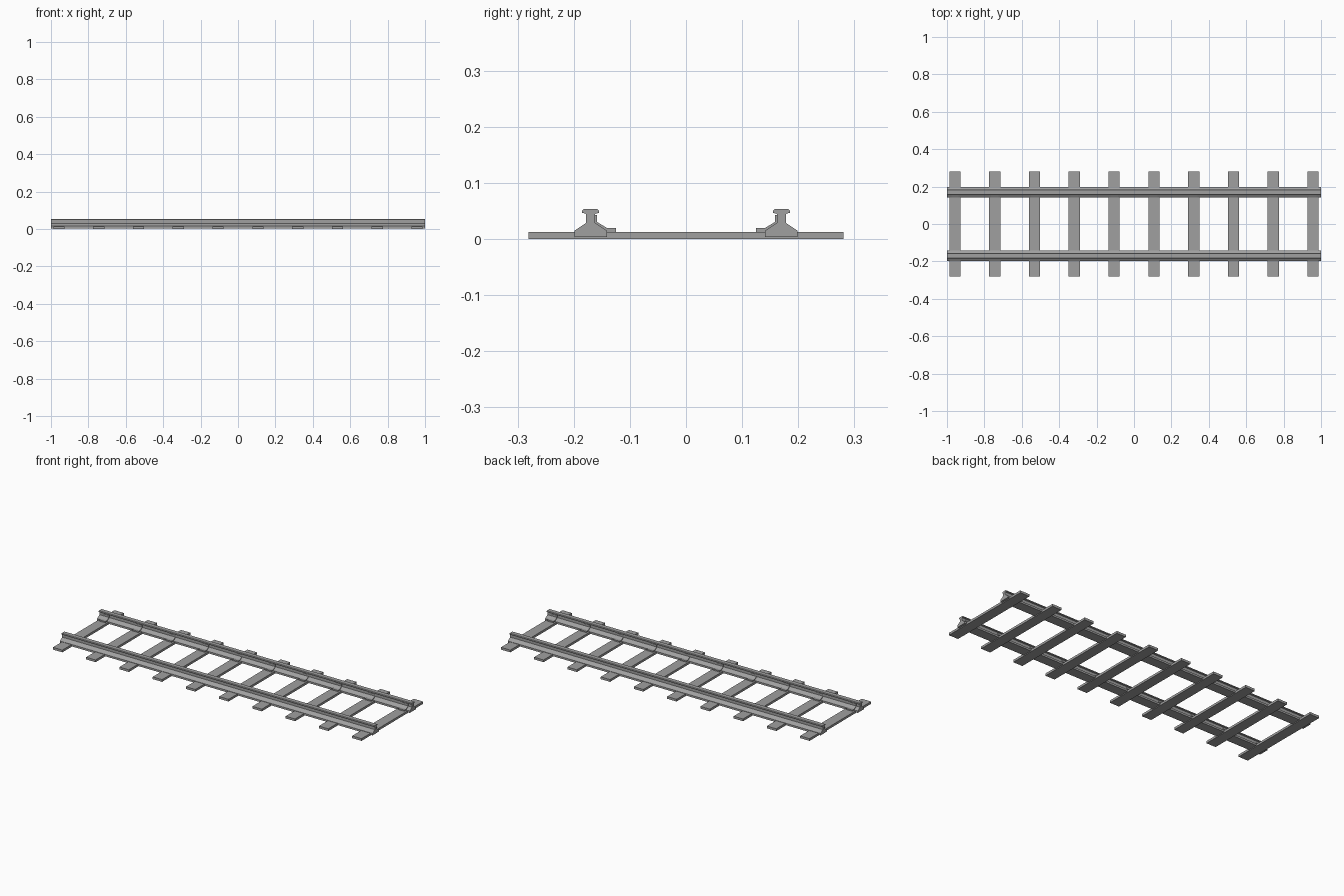
import bpy
import bmesh

cube = bpy.data.objects.get("Cube")
if cube:
    bpy.data.objects.remove(cube, do_unlink=True)

steel = bpy.data.materials.new("grey steel")
steel.use_nodes = True
grey = (0.35, 0.35, 0.35, 1)
steel.diffuse_color = grey
steel.node_tree.nodes["Principled BSDF"].inputs["Base Color"].default_value = grey

RAIL_Y = 0.17
SLEEPERS = 10
FIRST_X = -0.957


def extrude_x(name, profile, x0, x1):
    """Sweep a closed (y, z) profile along x from x0 to x1."""
    bm = bmesh.new()
    face = bm.faces.new([bm.verts.new((x0, y, z)) for y, z in profile])
    result = bmesh.ops.extrude_face_region(bm, geom=[face], use_keep_orig=True)
    moved = [v for v in result["geom"] if isinstance(v, bmesh.types.BMVert)]
    bmesh.ops.translate(bm, vec=(x1 - x0, 0, 0), verts=moved)
    bmesh.ops.recalc_face_normals(bm, faces=bm.faces)
    mesh = bpy.data.meshes.new(name)
    bm.to_mesh(mesh)
    bm.free()
    mesh.materials.append(steel)
    obj = bpy.data.objects.new(name, mesh)
    bpy.context.collection.objects.link(obj)
    return obj


# Half of the rail section: foot, sloped flange, web and chamfered head
half = [(0.029, 0.004), (0.029, 0.015), (0.008, 0.029), (0.008, 0.045),
        (0.015, 0.047), (0.015, 0.051), (0.012, 0.054)]
section = half + [(-y, z) for y, z in reversed(half)]

# Clip section, measured from the rail centre toward the track centre
clip = [(0.045, 0.012), (0.045, 0.020), (0.029, 0.020), (0.011, 0.031),
        (0.011, 0.043), (0.007, 0.043), (0.007, 0.028), (0.027, 0.012)]

# Sleepers run across the track
sleeper = [(-0.281, 0), (0.281, 0), (0.281, 0.013), (-0.281, 0.013)]
centres = [FIRST_X * (1 - 2 * i / (SLEEPERS - 1)) for i in range(SLEEPERS)]
for x in centres:
    extrude_x("sleeper", sleeper, x - 0.03, x + 0.03)

# Two rails, each clipped to every sleeper on its inner side
for side, label in ((-1, "right"), (1, "left")):
    extrude_x(label + "_rail", [(side * RAIL_Y + y, z) for y, z in section], -1, 1)
    inner = [(side * (RAIL_Y - y), z) for y, z in clip]
    for x in centres:
        extrude_x(label + "_rail_clip", inner, x - 0.02, x + 0.02)
